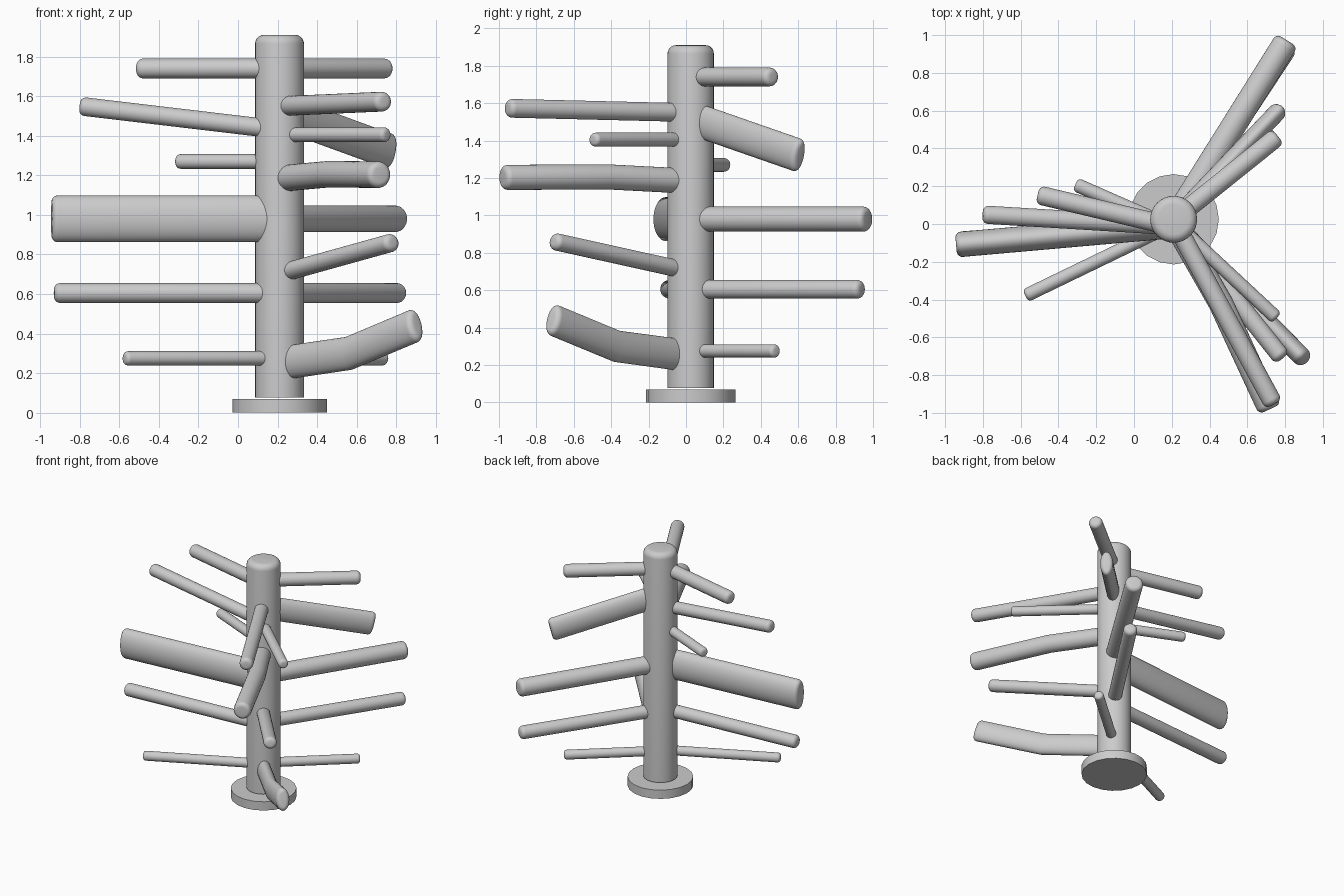
import bpy, bmesh, math
from mathutils import Vector

if "Cube" in bpy.data.objects:
    bpy.data.objects.remove(bpy.data.objects["Cube"])

PX, PY = 0.21, 0.025          # pole axis
UP = Vector((0, 0, 1))


def sweep(name, pts, half_w, half_h, bevel, sides=32, round_start=False):
    """Tube with an elliptical section along pts, with rounded ends."""
    pts = [Vector(p) for p in pts]
    dirs = [(b - a).normalized() for a, b in zip(pts, pts[1:])]
    arcs = [(math.sin(t) * bevel, (1 - math.cos(t)) * bevel)
            for t in [i * math.pi / 10 for i in range(6)]]
    # stations: position, tangent, inset of the section
    st = []
    if round_start:
        st += [(pts[0] + dirs[0] * (bevel - s), dirs[0], c) for s, c in reversed(arcs)]
    else:
        st.append((pts[0], dirs[0], 0))
    for i in range(1, len(pts) - 1):
        st.append((pts[i], (dirs[i - 1] + dirs[i]).normalized(), 0))
    st += [(pts[-1] - dirs[-1] * (bevel - s), dirs[-1], c) for s, c in arcs]

    bm = bmesh.new()
    rings = []
    for pos, t, inset in st:
        side = t.cross(UP)
        side = side.normalized() if side.length > 1e-4 else Vector((0, 1, 0))
        up = side.cross(t)
        ring = []
        for k in range(sides):
            a = 2 * math.pi * k / sides
            ring.append(bm.verts.new(pos + side * math.cos(a) * (half_w - inset)
                                     + up * math.sin(a) * (half_h - inset)))
        rings.append(ring)
    for r0, r1 in zip(rings, rings[1:]):
        for k in range(sides):
            j = (k + 1) % sides
            bm.faces.new((r0[k], r0[j], r1[j], r1[k]))
    bm.faces.new(rings[0])
    bm.faces.new(rings[-1])
    bmesh.ops.recalc_face_normals(bm, faces=bm.faces)
    me = bpy.data.meshes.new(name)
    bm.to_mesh(me)
    bm.free()
    ob = bpy.data.objects.new(name, me)
    bpy.context.collection.objects.link(ob)
    smooth(ob)
    return ob


def smooth(ob):
    bpy.ops.object.select_all(action='DESELECT')
    ob.select_set(True)
    bpy.context.view_layer.objects.active = ob
    bpy.ops.object.shade_smooth_by_angle(angle=math.radians(35))


# base disc
bpy.ops.mesh.primitive_cylinder_add(vertices=20, radius=0.239, depth=0.07,
                                    location=(PX, PY, 0.035))
bpy.context.object.name = "base_disc"
smooth(bpy.context.object)

# pole with a rounded top
sweep("pole", [(PX, PY, 0.077), (PX, PY, 1.91)], 0.124, 0.124, 0.045)

# branches: start (near the axis), optional bend, tip; half width, half height
L, B, F = (0.19, -0.01), (0.22, 0.03), (0.22, 0.0)
branches = {
    "left_branch": [
        ([(*L, 1.74), (-0.51, 0.155, 1.74)], 0.05, 0.05),
        ([(*L, 1.433), (-0.80, 0.05, 1.55)], 0.048, 0.047),
        ([(*L, 1.27), (-0.31, 0.21, 1.27)], 0.037, 0.037),
        ([(*L, 0.98), (-0.942, -0.11, 0.98)], 0.067, 0.118),
        ([(*L, 0.605), (-0.93, -0.09, 0.605)], 0.05, 0.05),
        ([(*L, 0.275), (-0.575, -0.38, 0.275)], 0.036, 0.036),
    ],
    "back_branch": [
        ([(*B, 1.74), (0.762, 0.465, 1.74)], 0.05, 0.05),
        ([(*B, 1.52), (0.775, 0.61, 1.318)], 0.047, 0.09),
        ([(*B, 0.98), (0.81, 0.972, 0.98)], 0.066, 0.067),
        ([(*B, 0.605), (0.82, 0.94, 0.605)], 0.05, 0.05),
        ([(*B, 0.275), (0.745, 0.483, 0.275)], 0.036, 0.036),
    ],
    "front_branch": [
        ([(*F, 1.55), (0.74, -0.955, 1.573)], 0.05, 0.05),
        ([(*F, 1.405), (0.755, -0.498, 1.405)], 0.037, 0.037),
        ([(*F, 1.184), (0.46, -0.42, 1.206), (0.72, -0.98, 1.203)], 0.065, 0.067),
        ([(*F, 0.705), (0.785, -0.71, 0.862)], 0.048, 0.046),
        ([(*F, 0.25), (0.56, -0.37, 0.30), (0.905, -0.72, 0.445)], 0.05, 0.085),
    ],
}
for name, items in branches.items():
    for i, (pts, w, h) in enumerate(items, 1):
        sweep(f"{name}_{i}", pts, w, h, min(0.03, w * 0.6))
